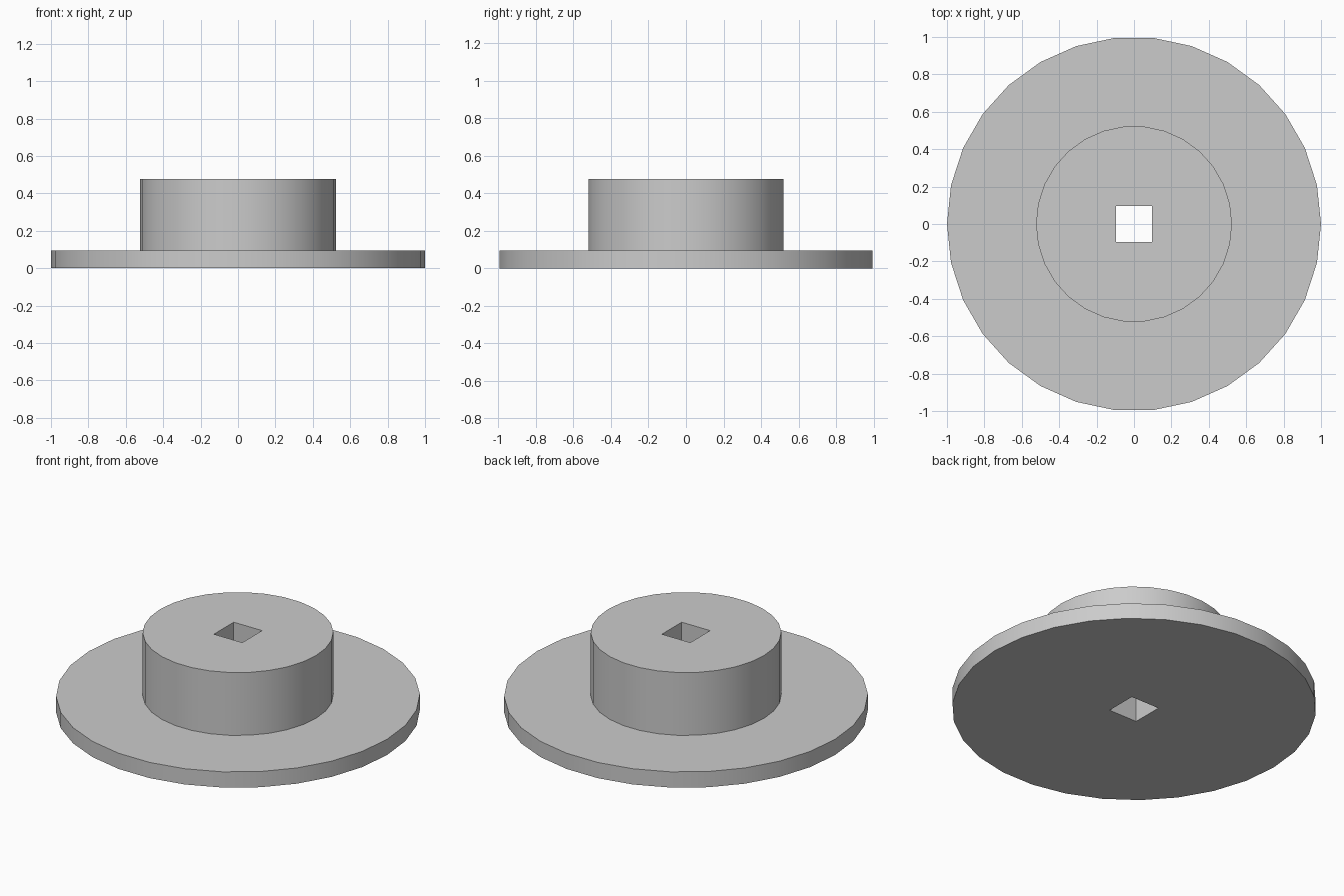
import bpy
import bmesh
import math
from mathutils import Matrix, Vector

cube = bpy.data.objects.get("Cube")
if cube:
    bpy.data.objects.remove(cube, do_unlink=True)

UNIT = 1 / 21
SIDES = 30
FLANGE_R, FLANGE_H = 21 * UNIT, 2 * UNIT
HUB_R, HUB_H = 11 * UNIT, 8 * UNIT
HOLE = 4 * UNIT

# Plain grey material
grey = bpy.data.materials.new("plain grey")
grey.use_nodes = True
colour = (0.6, 0.6, 0.6, 1)
grey.diffuse_color = colour
grey.node_tree.nodes["Principled BSDF"].inputs["Base Color"].default_value = colour


def make_object(name, bm):
    mesh = bpy.data.meshes.new(name)
    bm.to_mesh(mesh)
    bm.free()
    mesh.materials.append(grey)
    obj = bpy.data.objects.new(name, mesh)
    bpy.context.collection.objects.link(obj)
    return obj


# Flange disc, with one vertex on the +x axis
bm = bmesh.new()
rim = [bm.verts.new((FLANGE_R * math.cos(a), FLANGE_R * math.sin(a), 0))
       for a in (math.tau * i / SIDES for i in range(SIDES))]
base = bm.faces.new(rim)
copy = bmesh.ops.extrude_face_region(bm, geom=[base], use_keep_orig=True)
top = next(g for g in copy["geom"] if isinstance(g, bmesh.types.BMFace))
bmesh.ops.translate(bm, verts=top.verts, vec=(0, 0, FLANGE_H))

# Hub: shrink a copy of the disc top, then raise it
for scale, rise in ((HUB_R / FLANGE_R, 0), (1, HUB_H)):
    copy = bmesh.ops.extrude_face_region(bm, geom=[top])
    top = next(g for g in copy["geom"] if isinstance(g, bmesh.types.BMFace))
    bmesh.ops.scale(bm, verts=top.verts, vec=(scale, scale, 1))
    bmesh.ops.translate(bm, verts=top.verts, vec=Vector((0, 0, rise)))
    # Drop the face left behind by the extrusion, if any
    inner = [f for f in bm.faces if f is not top and f is not base
             and len(f.verts) == SIDES]
    bmesh.ops.delete(bm, geom=inner, context='FACES_ONLY')
bmesh.ops.recalc_face_normals(bm, faces=bm.faces)
body = make_object("flanged_hub", bm)

# Square shaft hole through the full height
bm = bmesh.new()
bmesh.ops.create_cube(bm, size=1, matrix=Matrix.Diagonal((HOLE, HOLE, 2, 1)))
cutter = make_object("shaft_hole_cutter", bm)
cutter.hide_render = True
cut = body.modifiers.new("shaft_hole", 'BOOLEAN')
cut.operation = 'DIFFERENCE'
cut.solver = 'EXACT'
cut.object = cutter

bpy.ops.object.select_all(action='DESELECT')
body.select_set(True)
bpy.context.view_layer.objects.active = body
bpy.ops.object.modifier_apply(modifier=cut.name)
bpy.data.objects.remove(cutter, do_unlink=True)
bpy.ops.object.shade_smooth_by_angle(angle=math.radians(30))
